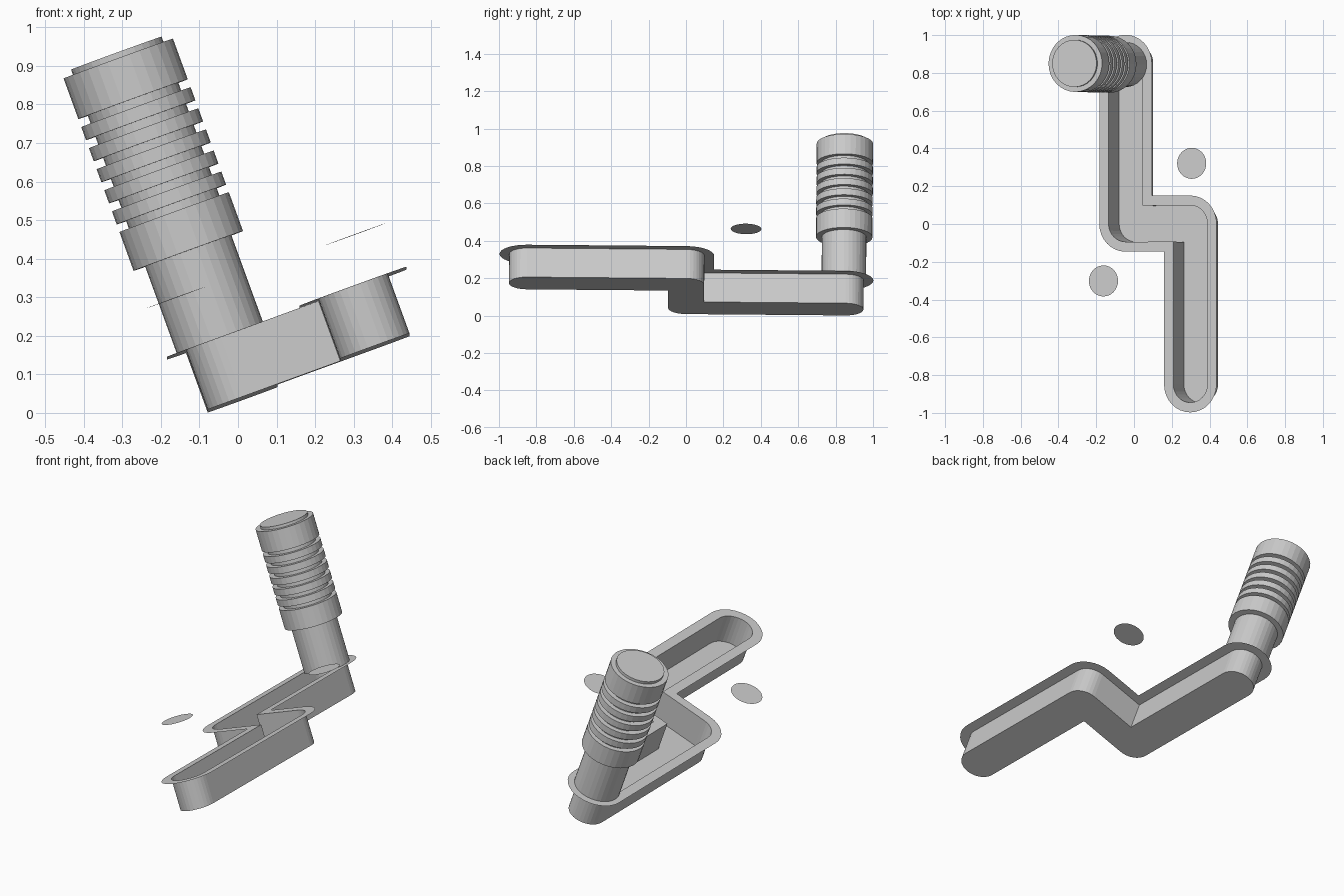
import bpy, bmesh
from math import sin, cos, pi, radians
from mathutils import Matrix

if "Cube" in bpy.data.objects:
    bpy.data.objects.remove(bpy.data.objects["Cube"])

# Everything is built flat, then tilted into place by this frame
FRAME = (Matrix.Translation((-0.08, 0, 0.008))
         @ Matrix.Rotation(radians(-0.5), 4, 'X')
         @ Matrix.Rotation(radians(-20), 4, 'Y'))
A, C, END = 0.0975, 0.4625, 0.852      # leg centre lines and leg end


def finish(name, bm):
    bm.transform(FRAME)
    me = bpy.data.meshes.new(name)
    bm.to_mesh(me)
    bm.free()
    ob = bpy.data.objects.new(name, me)
    bpy.context.collection.objects.link(ob)
    return ob


def arc(cx, cy, r, a0, a1, n):
    return [(cx + r * cos(radians(a0 + (a1 - a0) * i / n)),
             cy + r * sin(radians(a0 + (a1 - a0) * i / n))) for i in range(n + 1)]


def outline(h):
    """Z-shaped slot outline at half width h, round outside corners."""
    return (arc(A, END, h, 0, 180, 16) + arc(A, 0, h, 180, 270, 8) + [(C - h, -h)]
            + arc(C, -END, h, 180, 360, 16) + arc(C, 0, h, 0, 90, 8) + [(A + h, h)])


def skin(bm, r0, r1):
    n = len(r0)
    for i in range(n):
        j = (i + 1) % n
        bm.faces.new((r0[i], r0[j], r1[j], r1[i]))


# Shift gate: open trough with a thin flange round the rim
bm = bmesh.new()
rings = [[bm.verts.new((x, y, z)) for x, y in outline(h)]
         for h, z in ((0.148, 0.165), (0.096, 0.165), (0.096, 0.0))]
skin(bm, rings[0], rings[1])
skin(bm, rings[1], rings[2])
bm.faces.new(rings[2])
finish("gate_trough", bm)

# Lever handle: stepped, ribbed profile turned round its axis
R, CORE, NECK = 0.151, 0.125, 0.119
profile = [(NECK, 0.165), (NECK, 0.411), (R, 0.411), (R, 0.518), (CORE, 0.518)]
for i in range(5):
    z = 0.539 + 0.0582 * i
    profile += [(CORE, z), (R, z), (R, z + 0.036), (CORE, z + 0.036)]
profile += [(CORE, 0.83), (R, 0.83), (R, 0.942), (CORE, 0.942), (CORE, 0.957)]
bm = bmesh.new()
N = 32
rings = [[bm.verts.new((A + r * cos(2 * pi * i / N), 0.842 + r * sin(2 * pi * i / N), z))
          for i in range(N)] for r, z in profile]
for r0, r1 in zip(rings, rings[1:]):
    skin(bm, r0, r1)
bm.faces.new(rings[0][::-1])
bm.faces.new(rings[-1])
finish("lever_handle", bm)

# Two flat floating discs either side of the gate
for name, u, y in (("disc_right", 0.519, 0.317), ("disc_left", 0.022, -0.304)):
    bm = bmesh.new()
    bmesh.ops.create_circle(bm, cap_ends=True, segments=32, radius=0.082,
                            matrix=Matrix.Translation((u, y, 0.299)))
    finish(name, bm)
